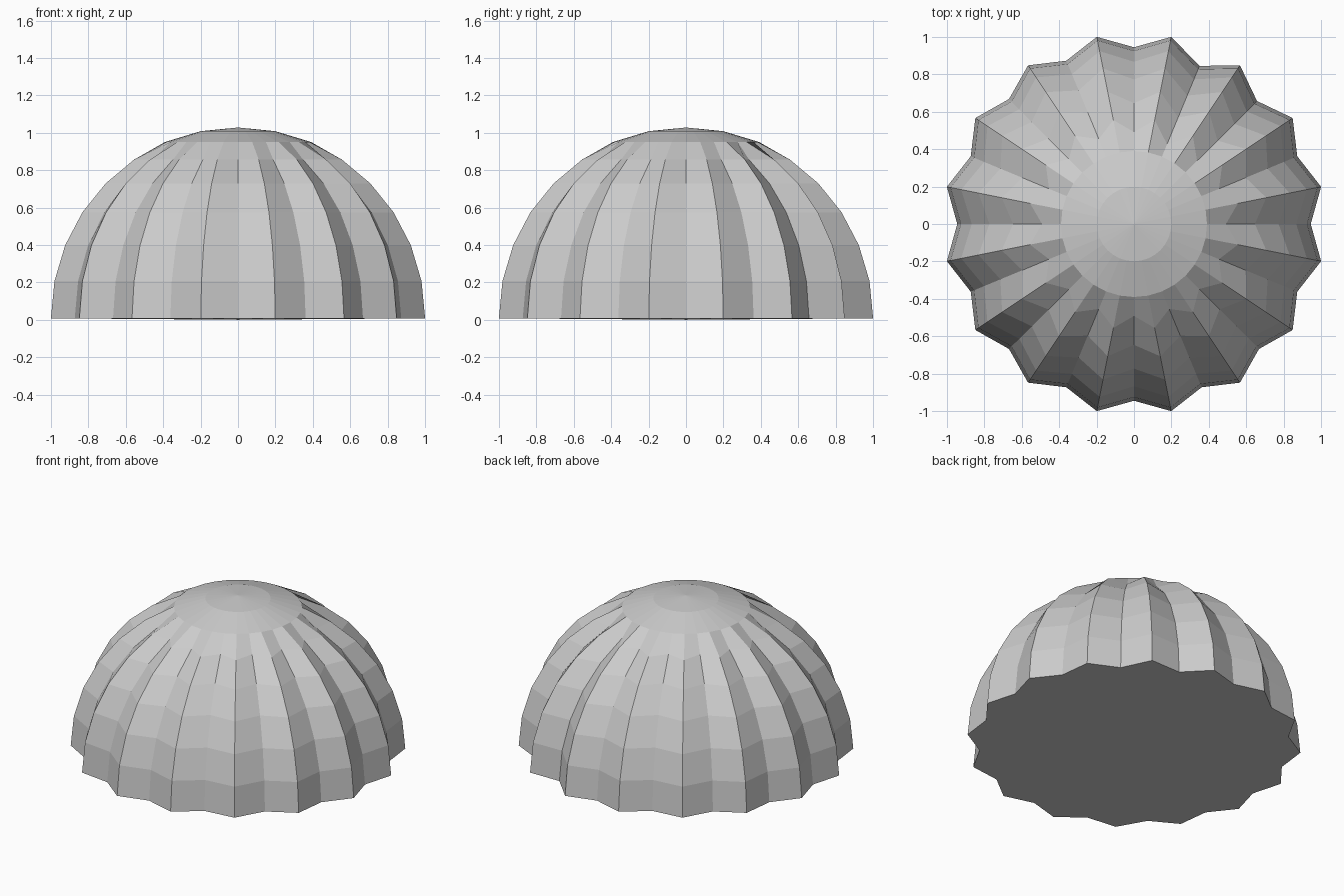
import bpy, bmesh, math

if "Cube" in bpy.data.objects:
    bpy.data.objects.remove(bpy.data.objects["Cube"])

SEGMENTS = 32      # alternating valley / ridge meridians
RINGS = 8          # latitude steps from rim to pole
RADIUS = 1.02
BASE_Z = 0.008
FLUTE = 0.075      # how far valleys are pulled in
DEEPER = {2: 0.015, 3: 0.03}   # slightly deeper flutes on the back right


def ring_points(i):
    """Points of latitude ring i; fluted below the smooth crown."""
    lat = math.radians(90.0 * i / RINGS)
    pts = []
    for s in range(SEGMENTS):
        r = RADIUS * math.cos(lat)
        if s % 2 == 0 and i <= 5:
            r -= FLUTE + DEEPER.get(s // 2, 0.0)
        a = 2 * math.pi * s / SEGMENTS
        pts.append((r * math.cos(a), r * math.sin(a),
                    BASE_Z + RADIUS * math.sin(lat)))
    return pts


bm = bmesh.new()
rings = [[bm.verts.new(p) for p in ring_points(i)] for i in range(RINGS)]
pole = bm.verts.new((0, 0, BASE_Z + RADIUS))
under = bm.verts.new((0, 0, 0))

# Fluted wall, crown cap and very shallow underside
for s in range(SEGMENTS):
    n = (s + 1) % SEGMENTS
    for low, high in zip(rings, rings[1:]):
        bm.faces.new((low[s], low[n], high[n], high[s]))
    bm.faces.new((rings[-1][s], rings[-1][n], pole))
    bm.faces.new((rings[0][n], rings[0][s], under))

bmesh.ops.recalc_face_normals(bm, faces=bm.faces[:])
mesh = bpy.data.meshes.new("fluted_dome")
bm.to_mesh(mesh)
bm.free()

# Single plain grey
grey = bpy.data.materials.new("light grey")
grey.diffuse_color = (0.6, 0.6, 0.6, 1.0)
grey.use_nodes = True
grey.node_tree.nodes["Principled BSDF"].inputs["Base Color"].default_value = grey.diffuse_color
mesh.materials.append(grey)

dome = bpy.data.objects.new("fluted_dome", mesh)
bpy.context.collection.objects.link(dome)
